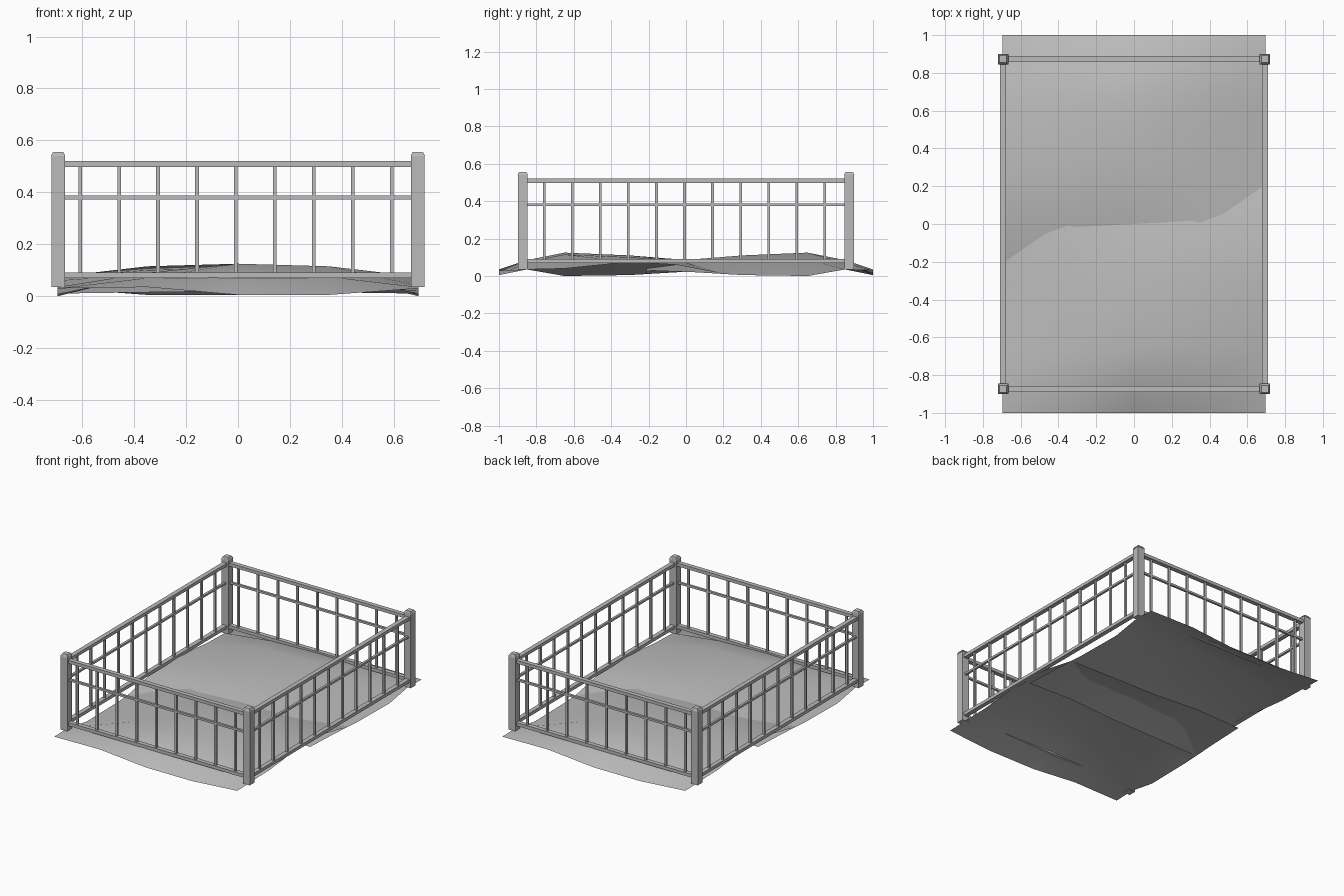
import bpy, bmesh, math
from mathutils import Matrix

cube = bpy.data.objects.get("Cube")
if cube:
    bpy.data.objects.remove(cube)

grey = bpy.data.materials.new("plain_grey")
grey.use_nodes = True
colour = (0.5, 0.5, 0.5, 1)
grey.diffuse_color = colour
grey.node_tree.nodes["Principled BSDF"].inputs["Base Color"].default_value = colour


def finish(name, bm):
    mesh = bpy.data.meshes.new(name)
    bm.to_mesh(mesh)
    bm.free()
    mesh.materials.append(grey)
    obj = bpy.data.objects.new(name, mesh)
    bpy.context.collection.objects.link(obj)
    return obj


def box(bm, centre, size):
    return bmesh.ops.create_cube(
        bm, size=1, matrix=Matrix.Translation(centre) @ Matrix.Diagonal((*size, 1)))["verts"]


def ground(name, turn):
    """Uneven sheet; its inner end dips under the other sheet."""
    xs = (-.695, -.35, 0, .35, .695)
    rows = {
        -1: (.03, .035, .005, .005, .03),
        -.85: (.035, .07, .085, .075, .035),
        -.65: (0, .09, .125, .115, .04),
        -.3: (.005, .085, .11, .10, .075),
        -.05: (.02, .075, .09, .085, .06),
        .21: (.03, .04, .02, .015, .01),
    }
    bm = bmesh.new()
    grid = [[bm.verts.new((x, y, z)) for x, z in zip(xs, zs)] for y, zs in rows.items()]
    for near, far in zip(grid, grid[1:]):
        for i in range(len(xs) - 1):
            bm.faces.new((near[i], near[i + 1], far[i + 1], far[i])).smooth = True
    bmesh.ops.rotate(bm, verts=bm.verts, matrix=Matrix.Rotation(turn, 3, 'Z'))
    finish(name, bm)


ground("front_ground", 0)
ground("back_ground", math.pi)

PX, PY = .693, .873  # post centres

# Corner posts with bevelled caps
for sx, side in ((-1, "right"), (1, "left")):
    for sy, end in ((-1, "front"), (1, "back")):
        bm = bmesh.new()
        box(bm, (sx * PX, sy * PY, .29), (.052, .052, .51))
        cap = box(bm, (sx * PX, sy * PY, .548), (.056, .056, .016))
        for v in cap:
            if v.co.z > .55:
                v.co.x += -.009 if v.co.x > sx * PX else .009
                v.co.y += -.009 if v.co.y > sy * PY else .009
        finish(f"{end}_{side}_post", bm)


def panel(name, along_x, offset, half, count):
    """Three rails and a row of thin bars."""
    def part(bm, t, z, length, depth, height):
        if along_x:
            box(bm, (t, offset, z), (length, depth, height))
        else:
            box(bm, (offset, t, z), (depth, length, height))

    for label, z, depth, height in (("top", .509, .031, .022),
                                    ("middle", .38, .016, .014),
                                    ("bottom", .081, .031, .022)):
        bm = bmesh.new()
        part(bm, 0, z, 2 * half, depth, height)
        finish(f"{name}_{label}_rail", bm)
    bm = bmesh.new()
    for i in range(count):
        part(bm, (i - (count - 1) / 2) * .15 - .008, .295, .014, .014, .42)
    finish(f"{name}_bars", bm)


panel("front", True, -PY, PX - .02, 9)
panel("back", True, PY, PX - .02, 9)
panel("right", False, -PX, PY - .02, 11)
panel("left", False, PX, PY - .02, 11)
